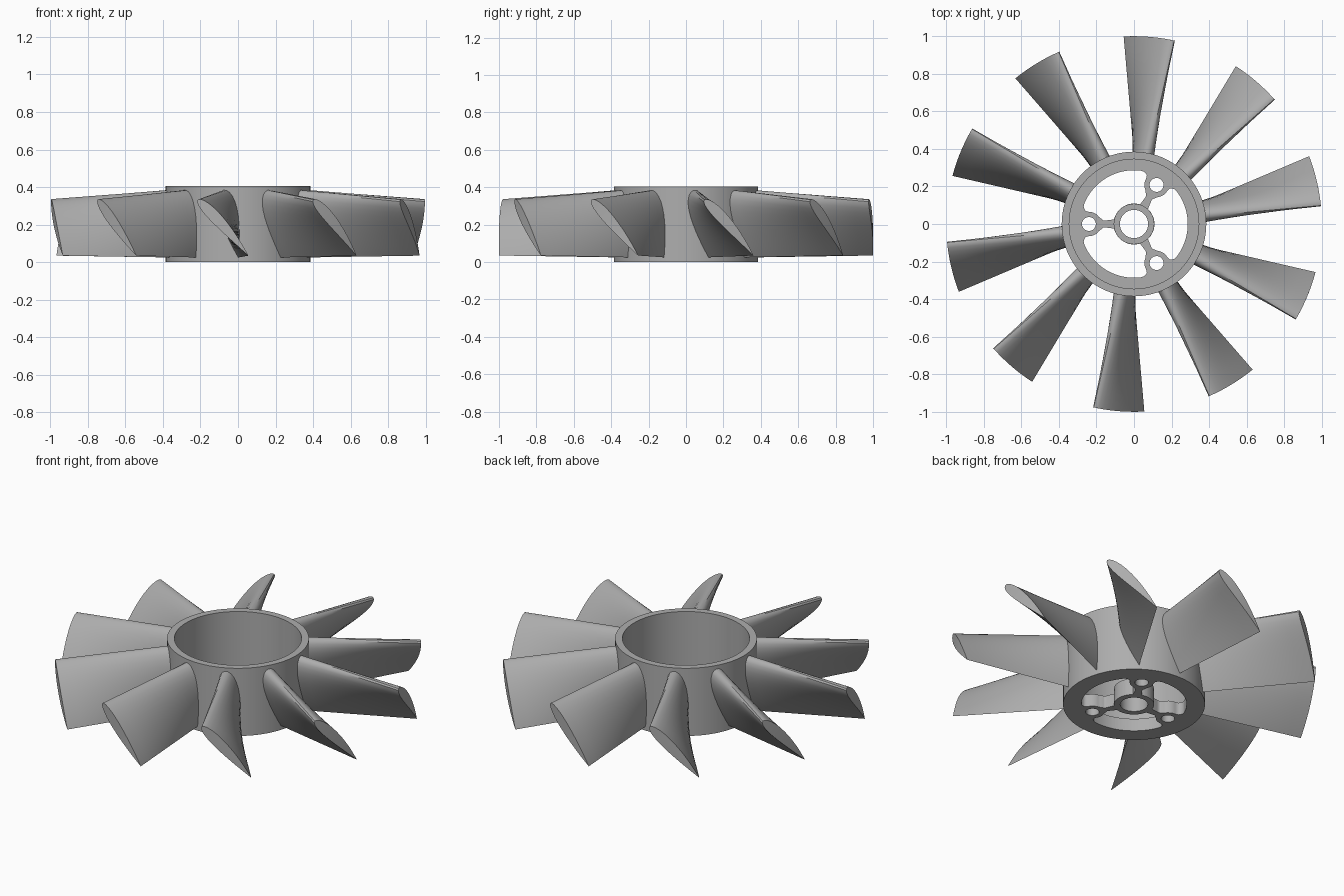
import bpy, bmesh
from math import sin, cos, pi, radians, sqrt

if "Cube" in bpy.data.objects:
    bpy.data.objects.remove(bpy.data.objects["Cube"])

grey = bpy.data.materials.new("plain grey")
grey.diffuse_color = (0.42, 0.42, 0.42, 1)
grey.use_nodes = True
grey.node_tree.nodes["Principled BSDF"].inputs["Base Color"].default_value = grey.diffuse_color


def make_object(name, bm):
    bmesh.ops.recalc_face_normals(bm, faces=bm.faces)
    mesh = bpy.data.meshes.new(name)
    bm.to_mesh(mesh)
    bm.free()
    mesh.materials.append(grey)
    ob = bpy.data.objects.new(name, mesh)
    bpy.context.collection.objects.link(ob)
    return ob


def smooth(ob):
    bpy.ops.object.select_all(action='DESELECT')
    ob.select_set(True)
    bpy.context.view_layer.objects.active = ob
    bpy.ops.object.shade_smooth_by_angle(angle=radians(35))


def bridge(bm, a, b):
    for i in range(len(a)):
        j = (i + 1) % len(a)
        bm.faces.new((a[i], a[j], b[j], b[i]))


def prism(bm, pts, z0, z1):
    low = [bm.verts.new((x, y, z0)) for x, y in pts]
    high = [bm.verts.new((x, y, z1)) for x, y in pts]
    bm.faces.new(low)
    bm.faces.new(high)
    bridge(bm, low, high)


def arc(r, a0, a1, n, cx=0, cy=0):
    return [(cx + r * cos(radians(a0 + (a1 - a0) * i / n)),
             cy + r * sin(radians(a0 + (a1 - a0) * i / n))) for i in range(n + 1)]


def turn(pts, deg):
    c, s = cos(radians(deg)), sin(radians(deg))
    return [(x * c - y * s, x * s + y * c) for x, y in pts]


# Hub: turned cup with a floor and a raised shaft boss
profile = [(.075, 0), (.385, 0), (.385, .405), (.345, .405),
           (.345, .075), (.108, .075), (.108, .10), (.075, .10)]
bm = bmesh.new()
SEG = 96
rings = [[bm.verts.new((r * cos(2 * pi * k / SEG), r * sin(2 * pi * k / SEG), z))
          for r, z in profile] for k in range(SEG)]
for k in range(SEG):
    bridge(bm, rings[k], rings[(k + 1) % SEG])
hub = make_object("hub", bm)

# Floor openings: three windows between the arms, three bolt holes
half = arc(.109, 60, 13, 8) + [(.155, .018), (.165, .02), (.174, .028)]
half += arc(.065, 145, 88, 6, .24, 0)
half += [(.256, .069), (.264, .078), (.268, .092)] + arc(.286, 22, 60, 10)
mirrored = [(x, -y) for x, y in turn(half, -60)]
mirrored = turn(mirrored, 60)
window = half + mirrored[-2:0:-1]
bm = bmesh.new()
for k in range(3):
    a = 60 + 120 * k
    prism(bm, turn(window, a), -.1, .2)
    prism(bm, turn(arc(.037, 0, 345, 23, .24, 0), a), -.1, .2)
cutter = make_object("floor_cutter", bm)
cutter.hide_render = True
mod = hub.modifiers.new("openings", 'BOOLEAN')
mod.operation = 'DIFFERENCE'
mod.solver = 'EXACT'
mod.object = cutter
bpy.context.view_layer.objects.active = hub
bpy.ops.object.modifier_apply(modifier=mod.name)
bpy.data.objects.remove(cutter)
smooth(hub)


# Blades: aerofoil sections lofted from hub to tip with twist
def section(lead, trail, thick, camber, n=14):
    """Closed aerofoil outline as (tangent, height) pairs."""
    dx, dz = trail[0] - lead[0], trail[1] - lead[1]
    c = sqrt(dx * dx + dz * dz)
    nx, nz = -dz / c, dx / c
    pts = []
    for side, ks in ((1, range(n + 1)), (-1, range(n - 1, 0, -1))):
        for k in ks:
            u = (1 - cos(pi * k / n)) / 2
            h = 5 * thick * (.2969 * sqrt(u) - .126 * u - .3516 * u ** 2
                             + .2843 * u ** 3 - .1036 * u ** 4)
            off = side * h + camber * 4 * u * (1 - u)
            pts.append((lead[0] + dx * u + nx * off, lead[1] + dz * u + nz * off))
    return pts


root = section((-.045, .385), (.03, .025), .10, .0)
tip = section((-.135, .333), (.135, .035), .062, .008)
STEPS = 8
for b in range(10):
    ang = radians(85.4 + 36 * b)
    ca, sa = cos(ang), sin(ang)
    bm = bmesh.new()
    loops = []
    for s in range(STEPS + 1):
        f = s / STEPS
        r = .37 + .63 * f
        loop = []
        for (t0, z0), (t1, z1) in zip(root, tip):
            t, z = t0 + (t1 - t0) * f, z0 + (z1 - z0) * f
            y = sqrt(r * r - t * t)
            loop.append(bm.verts.new((y * ca - t * sa, y * sa + t * ca, z)))
        loops.append(loop)
    for p, q in zip(loops, loops[1:]):
        bridge(bm, p, q)
    n = len(root)
    for loop in (loops[0], loops[-1]):  # end caps as strips across the section
        for i in range(n // 2):
            quad = [loop[i], loop[i + 1], loop[(n - i - 1) % n], loop[(n - i) % n]]
            bm.faces.new(list(dict.fromkeys(quad)))
    smooth(make_object("blade_%d" % (b + 1), bm))
